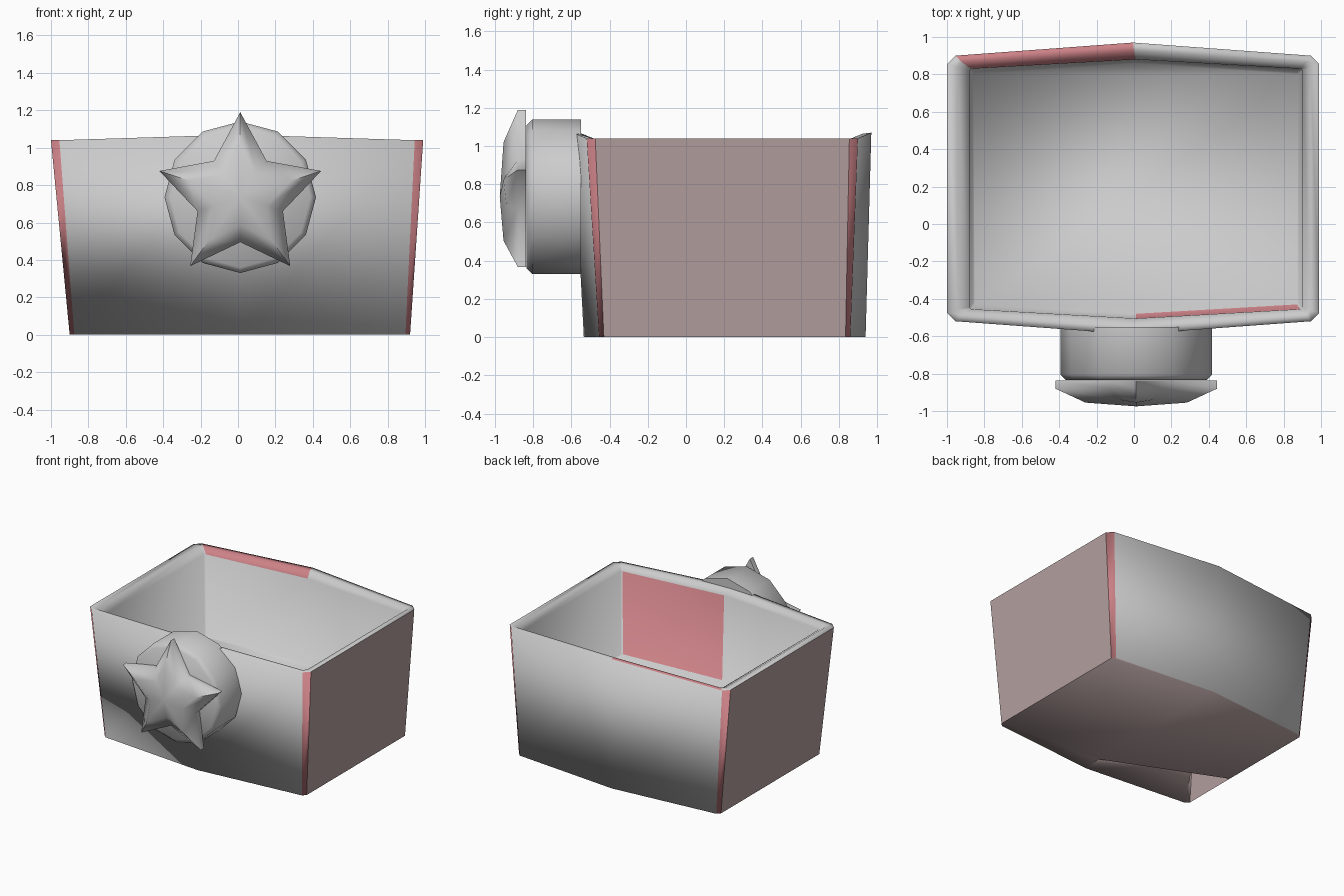
import bpy, bmesh
from math import sin, cos, pi

if "Cube" in bpy.data.objects:
    bpy.data.objects.remove(bpy.data.objects["Cube"])


def material(name, rgb):
    m = bpy.data.materials.new(name)
    m.use_nodes = True
    m.diffuse_color = (*rgb, 1)
    m.node_tree.nodes["Principled BSDF"].inputs["Base Color"].default_value = (*rgb, 1)
    return m


GREY, PINK, DUSTY = range(3)
MATS = [material("light grey", (0.6, 0.6, 0.6)),
        material("rose pink", (0.6, 0.22, 0.24)),
        material("dusty pink", (0.46, 0.35, 0.35))]


def add_ring(bm, points):
    return [bm.verts.new(p) for p in points]


def bridge(bm, a, b, colours=None):
    """Join two rings; colours maps a segment number to a material."""
    n = len(a)
    for i in range(n):
        j = (i + 1) % n
        f = bm.faces.new((a[i], a[j], b[j], b[i]))
        f.material_index = (colours or {}).get(i, GREY)


def finish(bm, name, is_sharp):
    bmesh.ops.recalc_face_normals(bm, faces=bm.faces)
    for f in bm.faces:
        f.smooth = True
    for e in bm.edges:
        e.smooth = not is_sharp(e)
    mesh = bpy.data.meshes.new(name)
    bm.to_mesh(mesh)
    bm.free()
    for m in MATS:
        mesh.materials.append(m)
    obj = bpy.data.objects.new(name, mesh)
    bpy.context.collection.objects.link(obj)
    return obj


# Open box: ten-point outline with chamfered corners and bowed front and back
def outline(cx, hx, front, back, bulge, chamfer, z, lift=0):
    right = [(hx - chamfer, front), (hx, front + chamfer),
             (hx, back - chamfer), (hx - chamfer, back)]
    pts = [(cx, front - bulge, z + lift)]
    pts += [(cx + x, y, z) for x, y in right]
    pts += [(cx, back + bulge, z + lift)]
    pts += [(cx - x, y, z) for x, y in reversed(right)]
    return pts


bm = bmesh.new()
base = add_ring(bm, outline(0.01, 0.91, -0.455, 0.86, 0.08, 0.025, 0))
top = add_ring(bm, outline(-0.005, 0.995, -0.52, 0.9, 0.07, 0.045, 1.04, 0.03))
lip = add_ring(bm, outline(0, 0.945, -0.485, 0.865, 0.06, 0.025, 1.04, 0.025))
inner = add_ring(bm, outline(0.01, 0.89, -0.455, 0.83, 0.05, 0.01, 1.0, 0.02))
floor = add_ring(bm, outline(0.01, 0.87, -0.43, 0.81, 0.05, 0.01, 0.34))
corners = {i: PINK for i in (1, 3, 6, 8)}
bridge(bm, base, top, {**corners, 2: DUSTY, 7: DUSTY})
bridge(bm, top, lip, {5: PINK})
bridge(bm, lip, inner, {5: PINK})
bridge(bm, inner, floor, {0: PINK})
bm.faces.new(floor)

# Underside, hollowed towards one front corner
mid, deep, edge = add_ring(bm, [(0.01, -0.4, 0.02), (-0.88, -0.38, 0.28), (-0.9, 0.03, 0)])
for face in ([base[1], base[0], mid], [base[0], base[9], deep, mid],
             [base[9], base[8], deep], [base[8], edge, deep], [mid, deep, edge],
             [base[1], mid, edge] + base[7:1:-1]):
    bm.faces.new(face).material_index = DUSTY


def side_edge(e):
    sides = [f.material_index == DUSTY and abs(f.normal.x) > 0.9 for f in e.link_faces]
    hollow = any(v in (mid, deep) for v in e.verts)
    return any(sides) or hollow


finish(bm, "box", side_edge)

# Parts facing the front: rings laid round a shared centre
CX, CZ = 0.012, 0.735


def front_ring(bm, n, y, radius, notch=None, notch_y=None):
    pts = []
    for i in range(n):
        odd = i % 2 and notch is not None
        r = notch if odd else radius
        a = 2 * pi * i / n
        pts.append((CX + r * sin(a), notch_y if odd and notch_y else y, CZ + r * cos(a)))
    return add_ring(bm, pts)


def steep(e):
    return len(e.link_faces) == 2 and e.calc_face_angle() > 0.9


# Round knob
bm = bmesh.new()
rings = [front_ring(bm, 12, y, r)
         for y, r in ((-0.55, 0.405), (-0.805, 0.405), (-0.835, 0.375))]
for a, b in zip(rings, rings[1:]):
    bridge(bm, a, b)
bm.faces.new(rings[0])
bm.faces.new(rings[-1])
finish(bm, "round_knob", steep)

# Puffed five-pointed star
bm = bmesh.new()
rings = [front_ring(bm, 10, -0.838, 0.455, 0.24),
         front_ring(bm, 10, -0.88, 0.455, 0.24),
         front_ring(bm, 10, -0.955, 0.285, 0.15, -0.94)]
for a, b in zip(rings, rings[1:]):
    bridge(bm, a, b)
bm.faces.new(rings[0])
peak = bm.verts.new((CX, -0.975, CZ))
for i in range(10):
    bm.faces.new((rings[-1][i], rings[-1][(i + 1) % 10], peak))
finish(bm, "star", steep)
